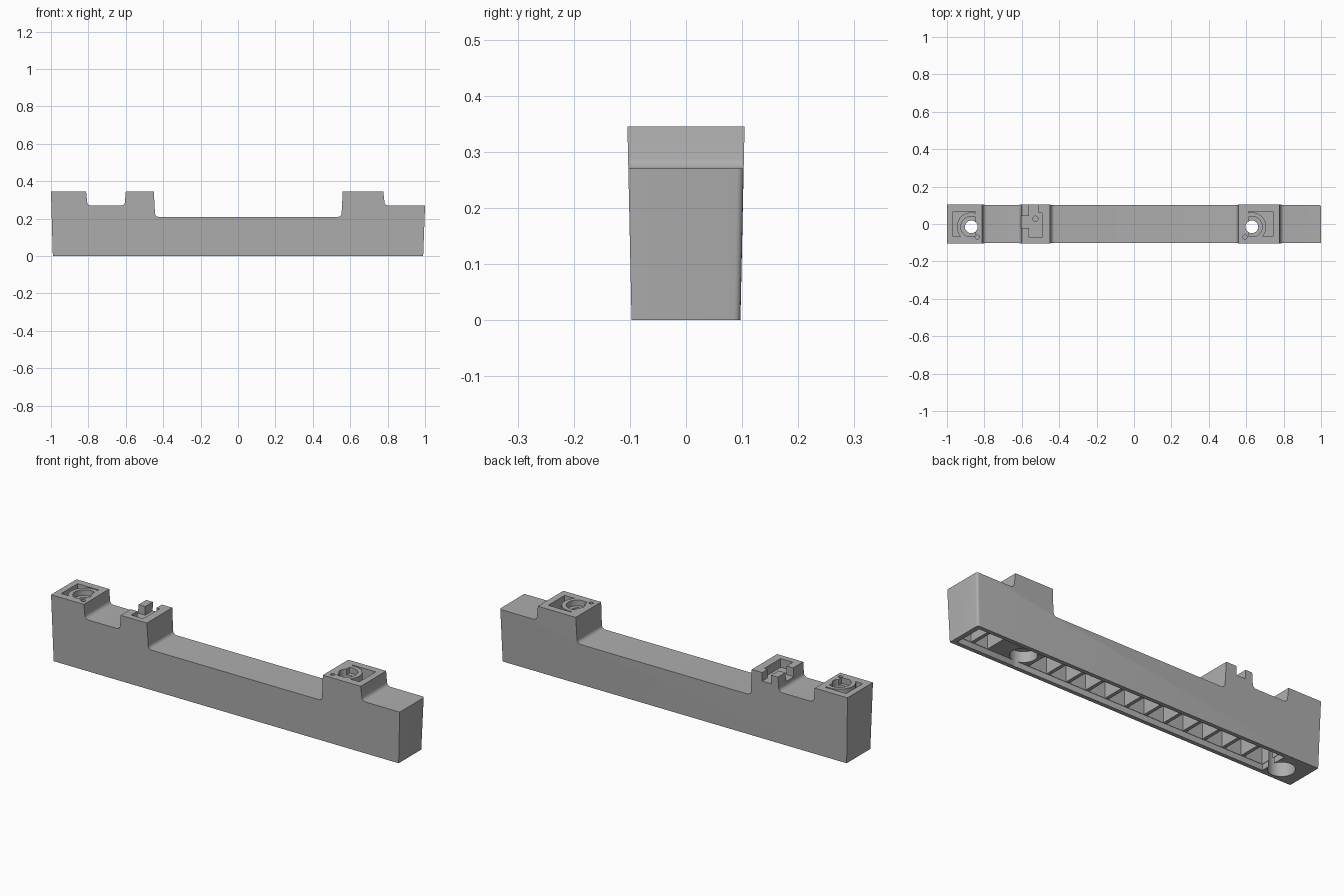
import bpy, bmesh, math
from mathutils import Vector

if "Cube" in bpy.data.objects:
    bpy.data.objects.remove(bpy.data.objects["Cube"])

TOP = 0.345
HOLE_Y = -0.015

grey = bpy.data.materials.new("plain grey")
grey.use_nodes = True
grey.diffuse_color = (0.42, 0.42, 0.42, 1)
grey.node_tree.nodes["Principled BSDF"].inputs["Base Color"].default_value = (0.42, 0.42, 0.42, 1)


def add_object(name, bm):
    bmesh.ops.recalc_face_normals(bm, faces=bm.faces)
    mesh = bpy.data.meshes.new(name)
    bm.to_mesh(mesh)
    bm.free()
    mesh.materials.append(grey)
    obj = bpy.data.objects.new(name, mesh)
    bpy.context.collection.objects.link(obj)
    return obj


def box(x0, x1, y0, y1, z0, z1):
    bm = bmesh.new()
    bmesh.ops.create_cube(bm, size=1)
    for v in bm.verts:
        v.co = ((x0 + x1) / 2 + v.co.x * (x1 - x0),
                (y0 + y1) / 2 + v.co.y * (y1 - y0),
                (z0 + z1) / 2 + v.co.z * (z1 - z0))
    return add_object("cutter", bm)


def cylinder(x, y, r, z0, z1):
    bm = bmesh.new()
    bmesh.ops.create_cone(bm, cap_ends=True, segments=40, radius1=r, radius2=r, depth=z1 - z0)
    bmesh.ops.translate(bm, verts=bm.verts, vec=(x, y, (z0 + z1) / 2))
    return add_object("cutter", bm)


def combine(target, tool, operation="DIFFERENCE"):
    mod = target.modifiers.new("shape", "BOOLEAN")
    mod.operation, mod.object, mod.solver = operation, tool, "EXACT"
    bpy.context.view_layer.objects.active = target
    bpy.ops.object.modifier_apply(modifier=mod.name)
    bpy.data.objects.remove(tool)
    return target


def rounded(a, b, c, r=0.018, steps=5):
    """Curved points replacing corner b."""
    a, b, c = Vector(a), Vector(b), Vector(c)
    p, q = b + (a - b).normalized() * r, b + (c - b).normalized() * r
    ts = [i / steps for i in range(steps + 1)]
    # circular-arc weighting of a quadratic curve
    w = math.sqrt(0.5)
    return [((1 - t) ** 2 * p + 2 * w * t * (1 - t) * b + t * t * q)
            / ((1 - t) ** 2 + 2 * w * t * (1 - t) + t * t) for t in ts]


# Beam side outline; True marks inner corners with a fillet
outline = [
    (-0.99, 0, False), (-1, TOP, False), (-0.812, TOP, False), (-0.805, 0.27, True),
    (-0.606, 0.27, True), (-0.60, TOP, False), (-0.45, TOP, False), (-0.443, 0.21, True),
    (0.553, 0.21, True), (0.56, TOP, False), (0.777, TOP, False), (0.785, 0.27, True),
    (1, 0.27, False), (0.99, 0, False)]
points = []
for i, (x, z, soft) in enumerate(outline):
    if soft:
        points += rounded(outline[i - 1][:2], (x, z), outline[i + 1][:2])
    else:
        points.append(Vector((x, z)))

# Beam body with drafted sides
bm = bmesh.new()
face = bm.faces.new([bm.verts.new((p.x, -1, p.y)) for p in points])
extruded = bmesh.ops.extrude_face_region(bm, geom=[face])["geom"]
bmesh.ops.translate(bm, verts=[g for g in extruded if isinstance(g, bmesh.types.BMVert)], vec=(0, 2, 0))
for v in bm.verts:
    v.co.y *= 0.097 + 0.0215 * v.co.z
# Softened back corner of the low end
corner = [e for e in bm.edges if all(v.co.x > 0.98 and v.co.y > 0 for v in e.verts)]
bmesh.ops.bevel(bm, geom=corner, offset=0.012, segments=4, profile=0.5, affect="EDGES")
body = add_object("beam_body", bm)

# Underside recess and rows of rib-separated pockets
WALL = 0.076
combine(body, box(-0.81, 0.965, -WALL, WALL, -0.05, 0.03))
for start, end, count, ceiling in ((-0.808, 0.55, 12, 0.18), (0.79, 0.963, 2, 0.235)):
    pitch = (end - start) / count
    for i in range(count):
        x0 = start + i * pitch + (0.009 if i else 0)
        x1 = start + (i + 1) * pitch - (0.009 if i < count - 1 else 0)
        combine(body, box(x0, x1, -WALL + 0.002, WALL - 0.002, 0.02, ceiling))

# Screw seats: shaped top pocket, through hole, bottom counterbore, locating dimple
for x, x0, x1, bore_top, dimple in ((-0.87, -0.968, -0.848, 0.2, -0.838),
                                    (0.63, 0.65, 0.743, 0.085, 0.593)):
    if x > 0:
        x0 = 0.612
    deep = box(x0, x1, -0.066, 0.068, TOP - 0.065, TOP + 0.05)
    combine(body, combine(deep, cylinder(x, HOLE_Y, 0.077, 0, 1)))
    seat = box(x0, x1, -0.065, 0.067, TOP - 0.03, TOP + 0.05)
    combine(body, combine(seat, cylinder(x, HOLE_Y, 0.056, 0, 1), "INTERSECT"))
    combine(body, cylinder(x, HOLE_Y, 0.034, -0.1, 0.5))
    combine(body, cylinder(x, HOLE_Y, 0.063, -0.1, bore_top))
    combine(body, cylinder(dimple, -0.07, 0.011, TOP - 0.03, 0.5))

# Latch block: slot open to the back, side notch and pin hole
latch = box(-0.562, -0.492, -0.073, 0.06, TOP - 0.045, 0.5)
combine(latch, box(-0.562, -0.51, 0.05, 0.2, TOP - 0.045, 0.5), "UNION")
combine(latch, box(-0.7, -0.55, -0.022, 0.042, TOP - 0.045, 0.5), "UNION")
combine(body, latch)
combine(body, cylinder(-0.527, 0.028, 0.014, 0.22, 0.5))

# Smooth fillets and bores, crisp edges elsewhere
bpy.ops.object.select_all(action="DESELECT")
body.select_set(True)
bpy.context.view_layer.objects.active = body
bpy.ops.object.shade_smooth_by_angle(angle=math.radians(30))
